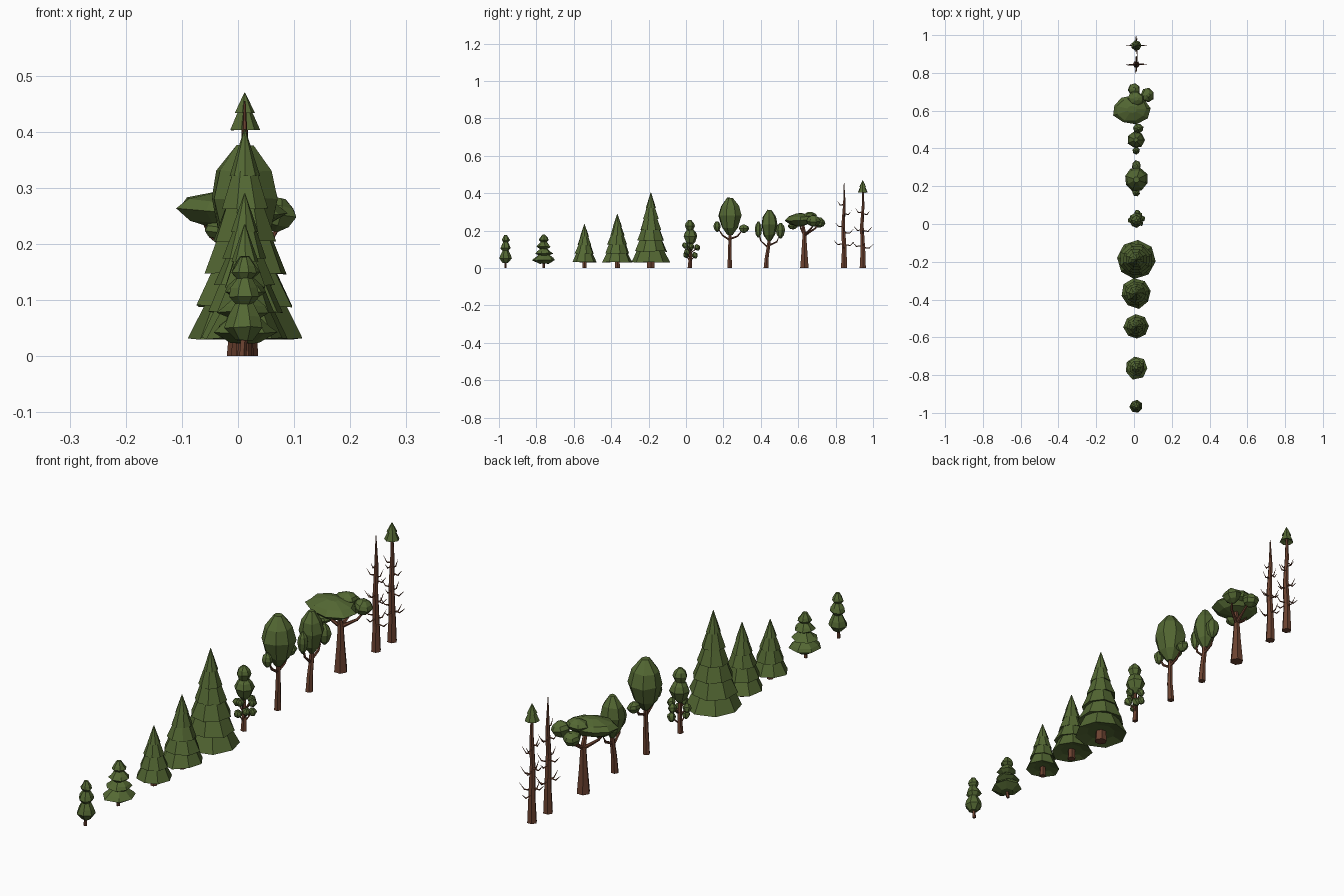
import bpy, bmesh, math, random
from mathutils import Vector, Matrix, Euler

random.seed(4)
CX = 0.012  # common centre line of the row


def material(name, rgb):
    m = bpy.data.materials.new(name)
    m.diffuse_color = (*rgb, 1)
    return m


GREEN = material("leaf green", (0.088, 0.138, 0.033))
BROWN = material("bark brown", (0.150, 0.055, 0.030))


def tube(bm, pts, n=6, jit=0.0, mat=None, phase=0.0):
    """Closed faceted tube through (x, y, z, radius) points; zero-ish radius makes a tip."""
    rings = []
    P = [Vector(p[:3]) for p in pts]
    for i, p in enumerate(pts):
        d = P[min(i + 1, len(P) - 1)] - P[max(i - 1, 0)]
        if d.length < 1e-6 or abs(d.normalized().z) > 0.8:
            q = Matrix.Identity(3)
        else:
            q = d.to_track_quat('Z', 'Y').to_matrix()
        ring = []
        for k in range(n):
            a = 2 * math.pi * k / n + phase
            r = p[3] * (1 + random.uniform(-jit, jit))
            v = P[i] + q @ Vector((r * math.cos(a), r * math.sin(a),
                                   p[3] * random.uniform(-jit, jit) * 0.5))
            ring.append(bm.verts.new(mat @ v if mat else v))
        rings.append(ring)
    for a, b in zip(rings, rings[1:]):
        for k in range(n):
            bm.faces.new((a[k], a[(k + 1) % n], b[(k + 1) % n], b[k]))
    bm.faces.new(rings[0][::-1])
    bm.faces.new(rings[-1])


def blob(bm, c, size, rot=(0, 0, 0), n=7, jit=0.08):
    """Faceted egg-shaped clump of leaves with half sizes given by size."""
    m = (Matrix.Translation(c) @ Euler(rot).to_matrix().to_4x4()
         @ Matrix.Diagonal((*size, 1)))
    prof = [(-1, 0.22), (-0.6, 0.72), (0.05, 1.0), (0.55, 0.8), (1, 0.25)]
    tube(bm, [(0, 0, z, r) for z, r in prof], n, jit, m, random.random())


def finish(name, bm, mat, y):
    bmesh.ops.recalc_face_normals(bm, faces=bm.faces)
    me = bpy.data.meshes.new(name)
    bm.to_mesh(me)
    bm.free()
    me.materials.append(mat)
    ob = bpy.data.objects.new(name, me)
    ob.location = (CX, y, 0)
    bpy.context.collection.objects.link(ob)


def make(name, y, mat, tubes=(), blobs=(), n=6, jit=0.0):
    bm = bmesh.new()
    for t in tubes:
        tube(bm, t, n, jit)
    for b in blobs:
        blob(bm, *b)
    finish(name, bm, mat, y)


# Small shrubs: stacked squat tiers of (bottom z, top z, radius)
def shrub(name, y, tiers):
    make(name + "_trunk", y, BROWN, [[(-0.004, 0, 0, 0.007), (0, 0, 0.05, 0.006), (0, 0, 0.1, 0.004)]], n=5)
    bm = bmesh.new()
    for z0, z1, r in tiers:
        h = z1 - z0
        tube(bm, [(0, 0, z0, r * 0.45), (0, 0, z0 + h * 0.32, r), (0, 0, z0 + h * 0.6, r * 0.8),
                  (0, 0, z1, r * 0.35)], 7, 0.1, None, random.random() * 3)
    finish(name + "_foliage", bm, GREEN, y)


shrub("small_shrub", -0.965, [(0.028, 0.1, 0.036), (0.09, 0.143, 0.03), (0.135, 0.177, 0.022)])
shrub("wide_shrub", -0.76, [(0.024, 0.075, 0.061), (0.065, 0.106, 0.047),
                            (0.1, 0.142, 0.038), (0.135, 0.178, 0.026)])


# Conifers: overlapping skirts
def skirts(bm, z0, z1, R, tiers, n, jit=0.05):
    step = (z1 - z0) / (tiers + 0.45)
    rim = lambda i: R * (1 - i / (tiers + 0.45)) ** 0.9
    for i in range(tiers):
        z, r = z0 + i * step, rim(i)
        last = i == tiers - 1
        zt, rt = (z1, 0.001) if last else (z + step * 1.15, rim(i + 1) * 0.8)
        tube(bm, [(0, 0, z + step * 0.18, r * 0.55), (0, 0, z, r), (0, 0, zt, rt)],
             n, jit if r > 0.03 else 0.03, None, random.random())


for name, y, h, R, tiers, tr in (("small_conifer", -0.543, 0.235, 0.066, 4, 0.013),
                                 ("medium_conifer", -0.367, 0.29, 0.08, 5, 0.016),
                                 ("large_conifer", -0.188, 0.405, 0.104, 6, 0.024)):
    make(name + "_trunk", y, BROWN, [[(0, 0, 0, tr), (0, 0, h * 0.4, tr * 0.6)]], n=6)
    bm = bmesh.new()
    skirts(bm, 0.031, h, R, tiers, 8)
    finish(name + "_foliage", bm, GREEN, y)

# Slim leafy tree with little clumps round the trunk
y = 0.02
low = [(-0.03, 0.0, 0.105), (0.032, 0.008, 0.115), (0.005, 0.04, 0.11), (0.0, -0.025, 0.12),
       (0.018, 0.028, 0.068), (-0.012, -0.02, 0.07), (0.022, -0.015, 0.085)]
make("slim_tree_trunk", y, BROWN,
     [[(0, 0, 0, 0.012), (0, 0.004, 0.06, 0.009), (0, 0, 0.15, 0.006)]]
     + [[(0, 0, z - 0.035, 0.004), (x, yy, z, 0.002)] for x, yy, z in low], n=5)
make("slim_tree_foliage", y, GREEN,
     blobs=[((0, 0.002, 0.167), (0.036, 0.036, 0.045)), ((0, 0.0, 0.224), (0.027, 0.027, 0.033))]
     + [(c, (0.016, 0.016, 0.018), (0.4, 0.3, 0), 6) for c in low])

# Round tree
y = 0.235
make("round_tree_trunk", y, BROWN,
     [[(-0.003, 0, 0, 0.014), (0, -0.002, 0.08, 0.011), (0, 0, 0.15, 0.009), (0, 0, 0.22, 0.008)],
      [(0, -0.002, 0.15, 0.006), (0, -0.04, 0.175, 0.005), (0, -0.062, 0.21, 0.003)],
      [(0, 0, 0.155, 0.006), (0, 0.04, 0.17, 0.005), (0, 0.068, 0.205, 0.003)]], n=6)
make("round_tree_foliage", y, GREEN,
     blobs=[((0, 0, 0.276), (0.064, 0.064, 0.1), (0, 0, 0), 8, 0.06),
            ((0, -0.069, 0.222), (0.021, 0.021, 0.028)),
            ((0, 0.074, 0.21), (0.024, 0.028, 0.022))])

# Oval tree with two side clumps
y = 0.44
make("oval_tree_trunk", y, BROWN,
     [[(0, -0.012, 0, 0.015), (0, -0.008, 0.06, 0.012), (0, 0.002, 0.12, 0.01), (0, 0.006, 0.19, 0.008)],
      [(0, -0.002, 0.11, 0.006), (0, -0.04, 0.145, 0.005), (0, -0.05, 0.19, 0.003)],
      [(0, 0.002, 0.12, 0.006), (0, 0.045, 0.14, 0.005), (0.005, 0.063, 0.18, 0.003)]], n=6)
make("oval_tree_foliage", y, GREEN,
     blobs=[((-0.002, 0.005, 0.228), (0.047, 0.045, 0.083), (0, 0, 0), 7, 0.07),
            ((0, -0.052, 0.206), (0.02, 0.02, 0.043)),
            ((0.012, 0.066, 0.2), (0.028, 0.026, 0.041))])

# Flat-topped spreading tree
y = 0.633
make("spreading_tree_trunk", y, BROWN,
     [[(-0.006, 0, 0, 0.026), (-0.006, 0, 0.1, 0.017), (-0.006, 0, 0.185, 0.011), (-0.01, -0.01, 0.24, 0.008)],
      [(-0.006, 0, 0.175, 0.008), (-0.06, -0.02, 0.215, 0.005), (-0.075, -0.02, 0.24, 0.003)],
      [(-0.006, 0, 0.175, 0.008), (0, 0.055, 0.21, 0.005), (-0.005, 0.085, 0.24, 0.003)],
      [(-0.006, 0, 0.175, 0.008), (0.045, 0.03, 0.205, 0.005), (0.06, 0.05, 0.23, 0.003)]], n=6)
make("spreading_tree_foliage", y, GREEN,
     blobs=[((-0.025, -0.025, 0.258), (0.102, 0.078, 0.034), (0.05, 0.06, 0), 9, 0.08),
            ((-0.012, 0.078, 0.244), (0.035, 0.037, 0.027), (-0.15, 0, 0)),
            ((0.058, 0.048, 0.252), (0.036, 0.04, 0.03), (0, 0.2, 0)),
            ((0.0, 0.03, 0.278), (0.045, 0.04, 0.022)),
            ((-0.04, -0.06, 0.225), (0.035, 0.03, 0.018), (0.2, 0, 0))])


# Tall bare trunks with curved twigs
def bare_trunk(name, y, h, tip, heights):
    path = [(0, 0, 0, 0.019), (0, 0.001, h * 0.22, 0.014), (0.001, -0.005, h * 0.5, 0.011),
            (0, 0.002, h * 0.75, 0.008), (0, 0.0, h, tip)]
    bm = bmesh.new()
    tube(bm, path, 6)
    for i, z in enumerate(heights):
        a = i * math.pi / 2 + random.uniform(-0.12, 0.12)
        L = 0.05 * (1.05 - 0.9 * z / h) + 0.016
        c, s = math.cos(a), math.sin(a)
        tube(bm, [(0, 0, z, 0.0035), (c * L * 0.6, s * L * 0.6, z - 0.004, 0.0028),
                  (c * L, s * L, z + 0.018, 0.0006)], 4)
    finish(name, bm, BROWN, y)


bare_trunk("dead_trunk", 0.845, 0.455, 0.0015, [0.11, 0.125, 0.14, 0.13, 0.2, 0.19, 0.21, 0.225, 0.28, 0.29, 0.3, 0.34])
bare_trunk("tall_trunk", 0.945, 0.45, 0.004, [0.125, 0.11, 0.14, 0.12, 0.19, 0.2, 0.215, 0.205, 0.27, 0.29, 0.31, 0.3])

# Little green tip of the tall trunk
bm = bmesh.new()
tube(bm, [(0, 0, 0.412, 0.012), (0, 0, 0.403, 0.028), (0, 0, 0.447, 0.008)], 7, 0.04)
tube(bm, [(0, 0, 0.44, 0.008), (0, 0, 0.433, 0.019), (0, 0, 0.47, 0.0006)], 7, 0.04)
finish("tall_trunk_tip_foliage", bm, GREEN, 0.945)
